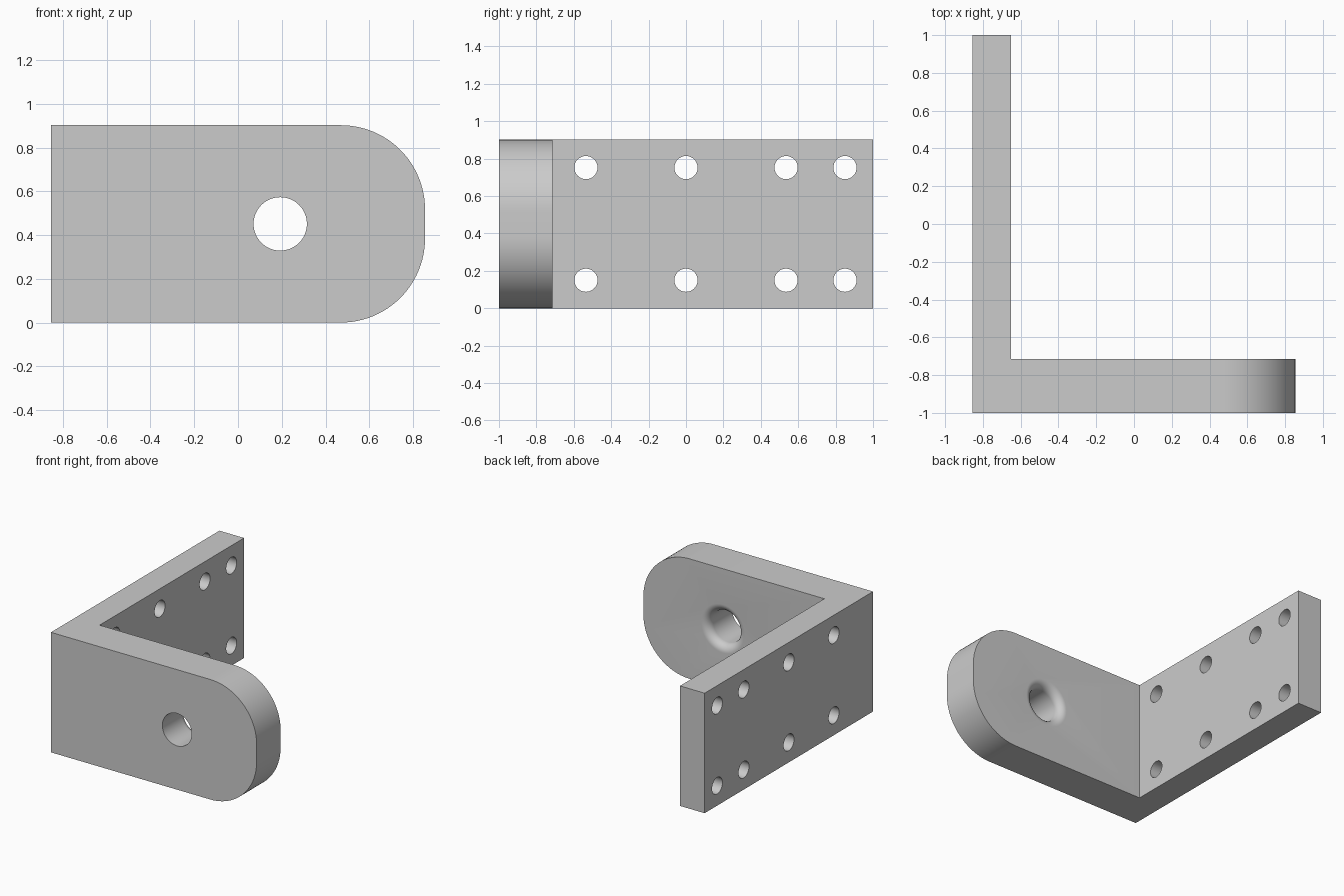
import bpy
import bmesh
from math import sin, cos, pi, radians
from mathutils import Matrix, Vector

cube = bpy.data.objects.get("Cube")
if cube:
    bpy.data.objects.remove(cube, do_unlink=True)

HEIGHT = 0.902
LEFT, INNER, RIGHT = -0.855, -0.65, 0.855
FRONT, BACK, LUG_BACK = -1.0, 1.0, -0.715

grey = bpy.data.materials.new("plain grey")
grey.use_nodes = True
colour = (0.6, 0.6, 0.6, 1)
grey.diffuse_color = colour
grey.node_tree.nodes["Principled BSDF"].inputs["Base Color"].default_value = colour


def make_object(name, bm):
    bmesh.ops.recalc_face_normals(bm, faces=bm.faces)
    mesh = bpy.data.meshes.new(name)
    bm.to_mesh(mesh)
    bm.free()
    mesh.materials.append(grey)
    obj = bpy.data.objects.new(name, mesh)
    bpy.context.collection.objects.link(obj)
    return obj


def extrude_profile(name, points, depth):
    """Extrude an x-z outline from the front along y."""
    bm = bmesh.new()
    face = bm.faces.new([bm.verts.new((x, FRONT, z)) for x, z in points])
    moved = bmesh.ops.extrude_face_region(bm, geom=[face])["geom"]
    verts = [v for v in moved if isinstance(v, bmesh.types.BMVert)]
    bmesh.ops.translate(bm, verts=verts, vec=(0, depth, 0))
    return make_object(name, bm)


def turned_cutter(name, profile, matrix, sides):
    """Closed solid of revolution from (radius, height) pairs."""
    bm = bmesh.new()
    rings = [[bm.verts.new((r * cos(2 * pi * i / sides), r * sin(2 * pi * i / sides), h))
              for i in range(sides)] for r, h in profile]
    for a, b in zip(rings, rings[1:]):
        for i in range(sides):
            j = (i + 1) % sides
            bm.faces.new((a[i], a[j], b[j], b[i]))
    bm.faces.new(rings[0])
    bm.faces.new(rings[-1])
    bm.transform(matrix)
    cutter = make_object(name, bm)
    cutter.hide_render = True
    return cutter


def cut(obj, cutters):
    bpy.context.view_layer.objects.active = obj
    for cutter in cutters:
        mod = obj.modifiers.new("hole", "BOOLEAN")
        mod.operation = "DIFFERENCE"
        mod.solver = "EXACT"
        mod.object = cutter
        bpy.ops.object.modifier_apply(modifier=mod.name)
        bpy.data.objects.remove(cutter, do_unlink=True)


# Upright mounting plate with two rows of bolt holes
plate = extrude_profile("mounting_plate", [(LEFT, 0), (INNER, 0), (INNER, HEIGHT), (LEFT, HEIGHT)],
                        BACK - FRONT)
along_x = Matrix.Rotation(pi / 2, 4, "Y")
bolt_cutters = []
for y in (-0.535, 0, 0.535, 0.85):
    for z in (0.15, 0.752):
        place = Matrix.Translation(Vector((LEFT, y, z))) @ along_x
        bolt_cutters.append(turned_cutter("bolt_cutter", [(0.062, -0.1), (0.062, 0.4)], place, 32))
cut(plate, bolt_cutters)

# Lug with two rounded end corners
radius, steps = 0.385, 24
outline = [(INNER, HEIGHT), (INNER, 0)]
for centre_z, start in ((radius, -pi / 2), (HEIGHT - radius, 0)):
    for i in range(steps + 1):
        a = start + pi / 2 * i / steps
        outline.append((RIGHT - radius + radius * cos(a), centre_z + radius * sin(a)))
lug = extrude_profile("rounded_lug", outline, LUG_BACK - FRONT)

# Pivot hole, with a rounded lip at the back
hole, lip, depth = 0.122, 0.06, LUG_BACK - FRONT
profile = [(hole, -0.1)]
for i in range(11):
    a = pi / 2 * i / 10
    profile.append((hole + lip * (1 - cos(a)), depth - lip + lip * sin(a)))
profile.append((hole + lip, depth + 0.1))
along_y = Matrix.Translation(Vector((0.193, FRONT, HEIGHT / 2))) @ Matrix.Rotation(-pi / 2, 4, "X")
cut(lug, [turned_cutter("pivot_cutter", profile, along_y, 48)])

# Smooth the curved walls, keep the edges crisp
for obj in (plate, lug):
    bpy.ops.object.select_all(action="DESELECT")
    obj.select_set(True)
    bpy.context.view_layer.objects.active = obj
    bpy.ops.object.shade_smooth_by_angle(angle=radians(30))
